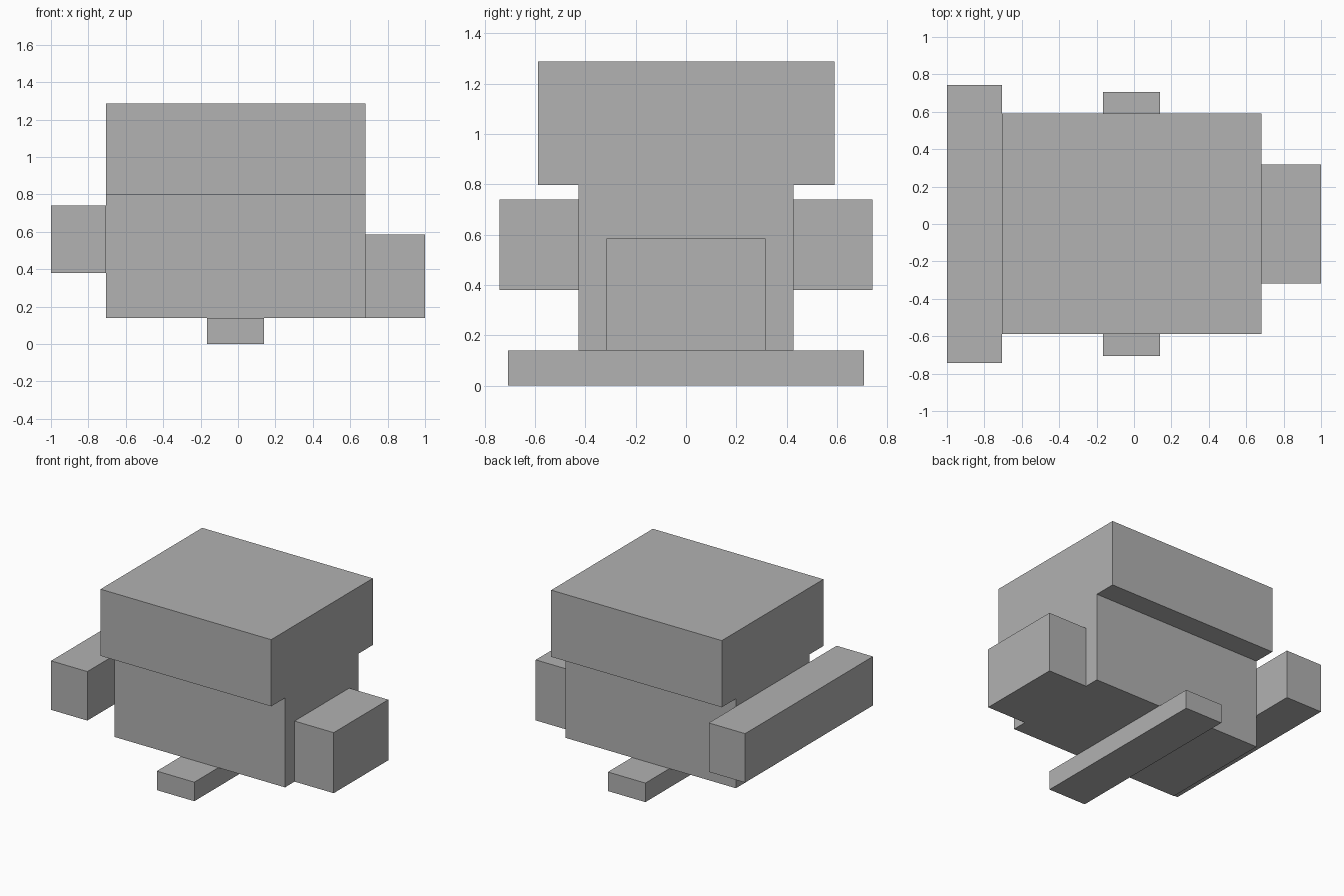
import bpy
import bmesh
from mathutils import Vector

cube = bpy.data.objects.get("Cube")
if cube:
    bpy.data.objects.remove(cube, do_unlink=True)

# Single grey finish
grey = bpy.data.materials.new("plain_grey")
grey.use_nodes = True
colour = (0.445, 0.445, 0.445, 1)
grey.diffuse_color = colour
grey.node_tree.nodes["Principled BSDF"].inputs["Base Color"].default_value = colour


def block(name, low, high):
    """Flat-faced box between two opposite corners."""
    low, high = Vector(low), Vector(high)
    bm = bmesh.new()
    bmesh.ops.create_cube(bm, size=1)
    bmesh.ops.scale(bm, vec=high - low, verts=bm.verts)
    bmesh.ops.translate(bm, vec=(low + high) / 2, verts=bm.verts)
    mesh = bpy.data.meshes.new(name)
    bm.to_mesh(mesh)
    bm.free()
    mesh.materials.append(grey)
    obj = bpy.data.objects.new(name, mesh)
    bpy.context.collection.objects.link(obj)
    return obj


# Shared faces between neighbouring parts
right_face, left_face = -0.705, 0.682
base, shoulder = 0.14, 0.797

# Main body and the wider block resting on it
block("body", (right_face, -0.428, base), (left_face, 0.428, shoulder))
block("upper_block", (right_face, -0.589, shoulder), (left_face, 0.591, 1.287))

# Long bar on the right and short block on the left
block("right_bar", (-1, -0.742, 0.38), (right_face, 0.742, 0.74))
block("left_block", (left_face, -0.317, base), (1, 0.317, 0.585))

# Low runner beneath the body
block("bottom_runner", (-0.165, -0.707, 0), (0.14, 0.707, base))
